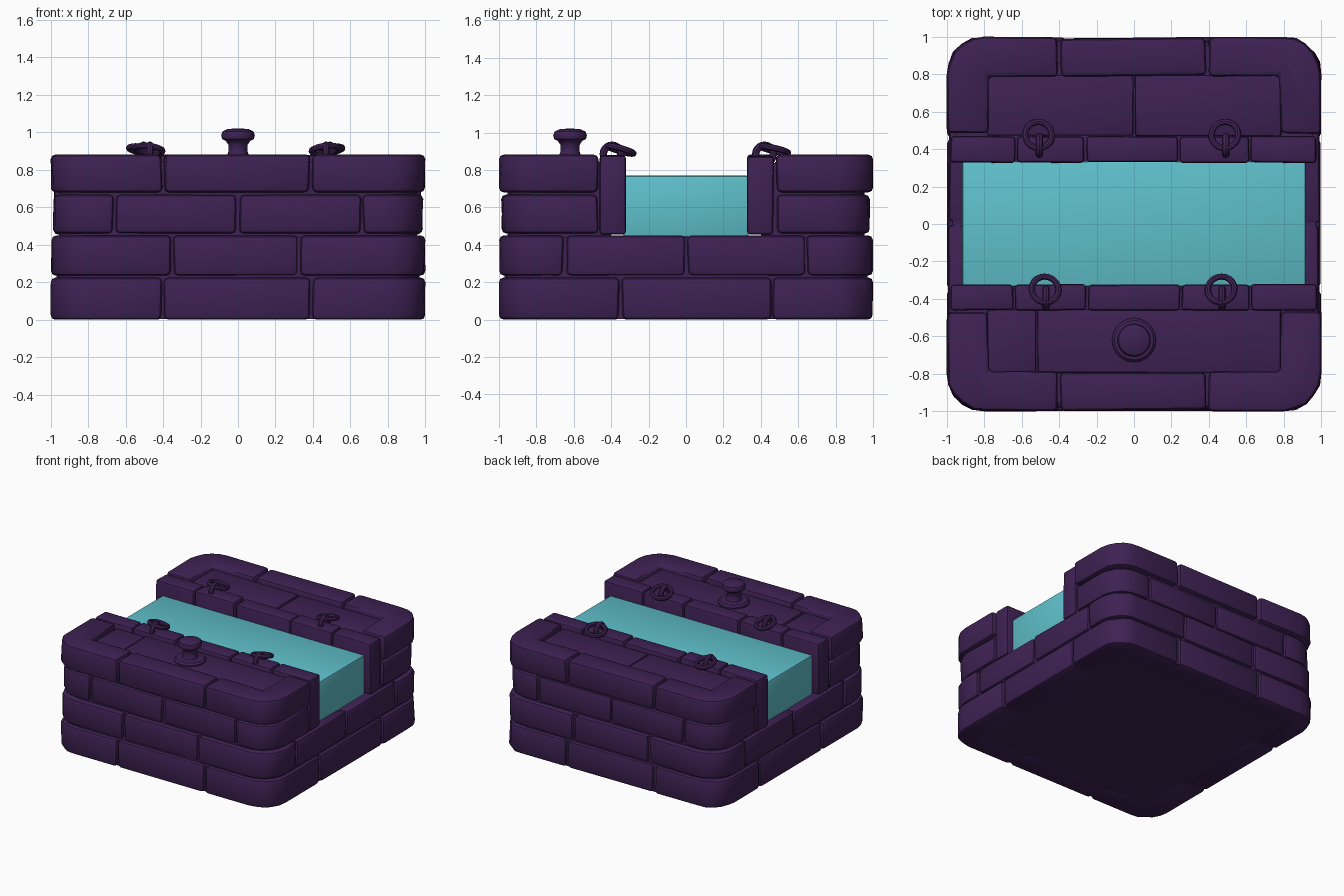
import bpy, bmesh, math, random
from mathutils import Vector

if "Cube" in bpy.data.objects:
    bpy.data.objects.remove(bpy.data.objects["Cube"])

random.seed(4)


def material(name, rgb):
    m = bpy.data.materials.new(name)
    m.diffuse_color = (*rgb, 1)
    m.use_nodes = True
    m.node_tree.nodes["Principled BSDF"].inputs["Base Color"].default_value = m.diffuse_color
    return m


STONE = material("dark purple stone", (0.048, 0.0155, 0.087))
WATER = material("pale teal water", (0.115, 0.53, 0.6))


def smooth(ob, mat):
    ob.data.materials.append(mat)
    bpy.ops.object.select_all(action='DESELECT')
    ob.select_set(True)
    bpy.context.view_layer.objects.active = ob
    bpy.ops.object.shade_smooth_by_angle(angle=math.radians(35))


def prism_group(name, prisms, mat=STONE, bevel=0.025, jitter=0.006):
    """One object from (outline, z0, z1) prisms with rounded, slightly worn edges."""
    me = bpy.data.meshes.new(name)
    for outline, z0, z1 in prisms:
        bm = bmesh.new()
        face = bm.faces.new([bm.verts.new((x, y, z0)) for x, y in outline])
        new = bmesh.ops.extrude_face_region(bm, geom=[face])["geom"]
        for v in new:
            if isinstance(v, bmesh.types.BMVert):
                v.co.z = z1
        bmesh.ops.recalc_face_normals(bm, faces=bm.faces)
        for v in bm.verts:
            v.co.x += random.uniform(-jitter, jitter)
            v.co.y += random.uniform(-jitter, jitter)
            v.co.x = max(-1, min(1, v.co.x))
            v.co.y = max(-1, min(1, v.co.y))
        if bevel:
            edges = [e for e in bm.edges if e.calc_face_angle(0) > 0.6]
            bmesh.ops.bevel(bm, geom=edges, offset=bevel, segments=2,
                            profile=0.5, affect='EDGES')
        bm.from_mesh(me)
        bm.to_mesh(me)
        bm.free()
    ob = bpy.data.objects.new(name, me)
    bpy.context.collection.objects.link(ob)
    smooth(ob, mat)
    return ob


def rect(x0, x1, y0, y1):
    return [(x0, y0), (x1, y0), (x1, y1), (x0, y1)]


def arc(sx, sy, half, r=0.2, n=5):
    """Rounded plan corner, running from the front/back side to the left/right side."""
    c = half - r
    return [(sx * (c + r * math.sin(i * math.pi / 2 / n)),
             sy * (c + r * math.cos(i * math.pi / 2 / n))) for i in range(n + 1)]


def corner(sx, sy, ax, by, half):
    """L-shaped corner brick reaching x = ax along the front and y = by along the side."""
    return ([(ax, sy * half)] + arc(sx, sy, half) +
            [(sx * half, by), (sx * 0.78, by), (sx * 0.78, sy * 0.79), (ax, sy * 0.79)])


GAP = 0.007
# z0, z1, half width, joints along front/back, joints along sides, open channel
courses = [
    (0.0, 0.225, 1.0, [-0.40, 0.39], [-0.35, 0.46], False),
    (0.235, 0.45, 0.995, [-0.35, 0.33], [-0.65, 0.0, 0.64], False),
    (0.46, 0.668, 0.983, [-0.66, 0.0, 0.66], [-0.465, 0.475], True),
    (0.68, 0.882, 0.998, [-0.40, 0.39], [-0.465, 0.475], True),
]
for i, (z0, z1, h, xs, ys, channel) in enumerate(courses):
    bricks = []
    for s in (-1, 1):
        for t in (-1, 1):
            ax = (xs[0] if s < 0 else xs[-1]) + s * GAP
            by = (ys[0] if t < 0 else ys[-1]) + t * GAP
            bricks.append((corner(s, t, ax, by, h), z0, z1))
        o = sorted((s * 0.79, s * (h - 0.005)))
        for a, b in zip(xs, xs[1:]):
            bricks.append((rect(a + GAP, b - GAP, *o), z0, z1))
        if not channel:
            o = sorted((s * 0.78, s * (h - 0.005)))
            for a, b in zip(ys, ys[1:]):
                bricks.append((rect(*o, a + GAP, b - GAP), z0, z1))
    prism_group(f"brick_course_{i + 1}", bricks)

# Solid mortar core behind the bricks, with two raised banks
lower = (arc(-1, -1, 0.97)[::-1] + arc(1, -1, 0.97) +
         arc(1, 1, 0.97)[::-1] + arc(-1, 1, 0.97))
prism_group("mortar_core", [(lower, 0.004, 0.44)], bevel=0, jitter=0)
for s, label in ((-1, "front"), (1, "back")):
    bank = (arc(-1, s, 0.955)[::-1] + arc(1, s, 0.955) +
            [(0.955, s * 0.4), (-0.955, s * 0.4)])
    prism_group(f"{label}_bank_core", [(bank, 0.43, 0.80)], bevel=0, jitter=0)

# Recessed top slabs on each bank
prism_group("front_top_slabs", [
    (rect(-0.785, -0.525, -0.795, -0.455), 0.7, 0.838),
    (rect(-0.515, 0.785, -0.795, -0.455), 0.7, 0.845)], bevel=0.012, jitter=0.003)
prism_group("back_top_slabs", [
    (rect(-0.785, -0.004, 0.47, 0.795), 0.7, 0.845),
    (rect(0.004, 0.785, 0.47, 0.795), 0.7, 0.84)], bevel=0.012, jitter=0.003)

# Upright blocks lining the channel
for label, y0, y1, joints in (
        ("front", -0.46, -0.322, [-0.985, -0.64, -0.25, 0.25, 0.62, 0.98]),
        ("back", 0.328, 0.468, [-0.985, -0.63, -0.26, 0.24, 0.62, 0.98])):
    blocks = [(rect(a + 0.005, b - 0.005, y0, y1), 0.455, 0.88 + random.uniform(-0.01, 0.003))
              for a, b in zip(joints, joints[1:])]
    prism_group(f"{label}_channel_wall", blocks, bevel=0.018, jitter=0.004)

# Water block filling the channel
prism_group("water", [(rect(-0.918, 0.918, -0.335, 0.335), 0.44, 0.77)],
            WATER, bevel=0.014, jitter=0)

# Mooring post: turned profile
profile = [(0, 0.82), (0.118, 0.82), (0.118, 0.855), (0.105, 0.87), (0.06, 0.875),
           (0.05, 0.90), (0.052, 0.935), (0.065, 0.955), (0.085, 0.965),
           (0.09, 0.985), (0.083, 1.005), (0.055, 1.018), (0, 1.022)]
bm = bmesh.new()
vs = [bm.verts.new((r, 0, z)) for r, z in profile]
es = [bm.edges.new(p) for p in zip(vs, vs[1:])]
bmesh.ops.spin(bm, geom=vs + es, cent=(0, 0, 0), axis=(0, 0, 1),
               angle=math.tau, steps=20)
bmesh.ops.remove_doubles(bm, verts=bm.verts, dist=0.0005)
bmesh.ops.recalc_face_normals(bm, faces=bm.faces)
me = bpy.data.meshes.new("mooring_post")
bm.to_mesh(me)
bm.free()
post = bpy.data.objects.new("mooring_post", me)
post.location = (0, -0.62, 0)
bpy.context.collection.objects.link(post)
smooth(post, STONE)


# Mooring rings, each hanging from an upright staple
def torus(name, loc, rot, major, minor):
    bpy.ops.mesh.primitive_torus_add(location=loc, rotation=rot, major_radius=major,
                                     minor_radius=minor, major_segments=20, minor_segments=8)
    ob = bpy.context.object
    ob.name = name
    smooth(ob, STONE)


for label, x, y, tilt, lean in (("front_left", -0.475, -0.35, -0.28, 0.12),
                                ("front_right", 0.465, -0.35, -0.28, -0.12),
                                ("back_left", -0.51, 0.475, -0.22, 0.12),
                                ("back_right", 0.485, 0.475, -0.22, -0.12)):
    torus(f"{label}_ring", (x, y, 0.908), (tilt, lean, 0), 0.072, 0.017)
    sy = y - 0.055 if y > 0 else y - 0.045
    torus(f"{label}_staple", (x + 0.005, sy, 0.885), (0, math.pi / 2, 0), 0.047, 0.02)
